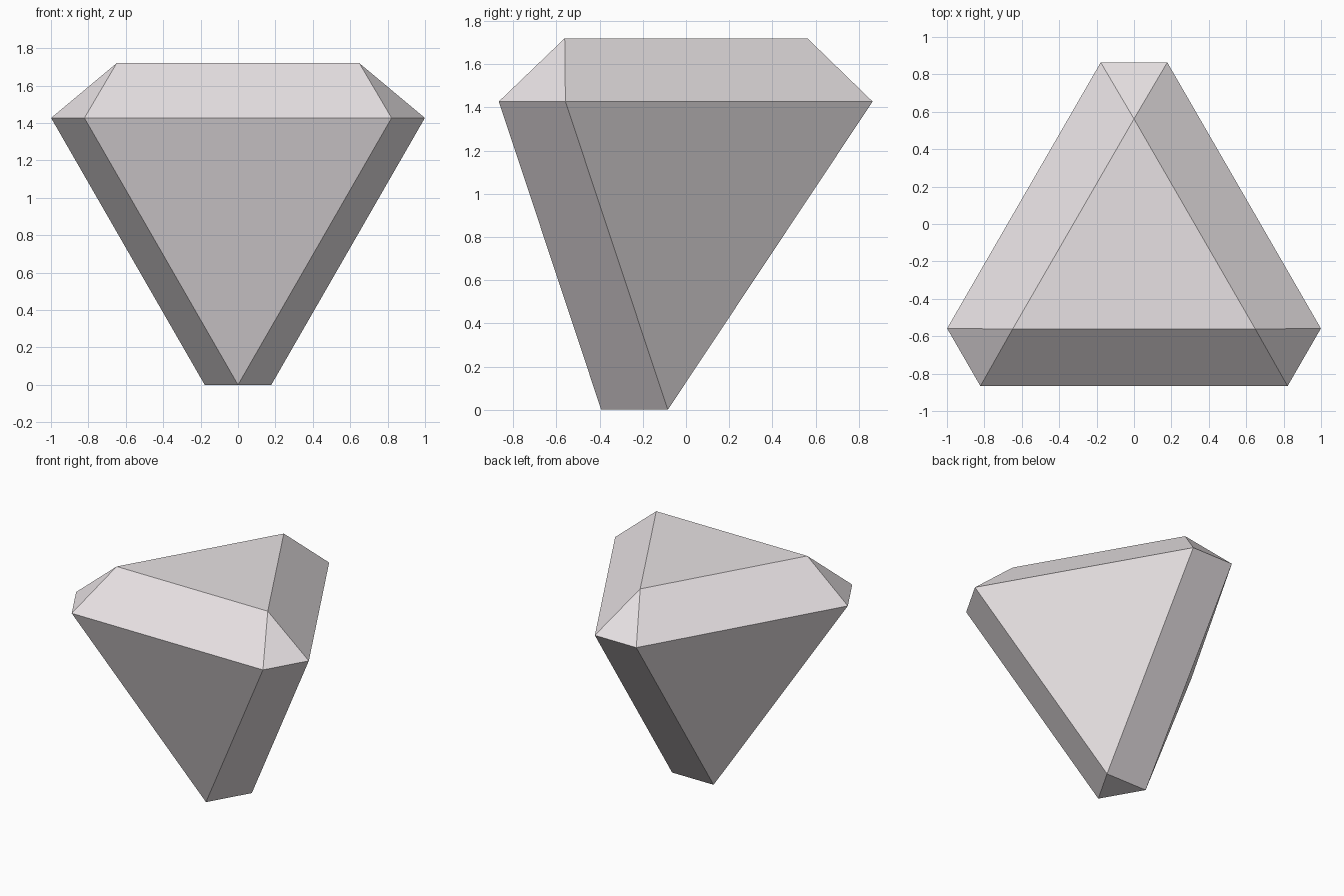
import bpy
import bmesh
import math
from mathutils import Matrix, Vector

if "Cube" in bpy.data.objects:
    bpy.data.objects.remove(bpy.data.objects["Cube"])

# Proportions of the bevelled, upside-down tetrahedron
AXIS_Y = -0.187       # y of the vertical threefold axis
TOP_Z, GIRDLE_Z = 1.72, 1.427
TOP_R = 0.749         # corner radius of the top triangle
EDGE_HALF = 0.178     # half width of the bevelled edges
GIRDLE_R = 1.051      # distance of the girdle corners from the axis
TIP_R = 0.2056        # corner radius of the small bottom triangle

# One third of the corners, repeated around the axis
corner_set = [
    Vector((0, TOP_R, TOP_Z)),
    Vector((-EDGE_HALF, GIRDLE_R, GIRDLE_Z)),
    Vector((EDGE_HALF, GIRDLE_R, GIRDLE_Z)),
    Vector((0, -TIP_R, 0)),
]
bm = bmesh.new()
for k in range(3):
    turn = Matrix.Rotation(math.radians(120 * k), 4, 'Z')
    for corner in corner_set:
        bm.verts.new(turn @ corner + Vector((0, AXIS_Y, 0)))

# Wrap the corners and merge coplanar triangles into flat facets
bmesh.ops.convex_hull(bm, input=bm.verts[:])
bmesh.ops.dissolve_limit(bm, angle_limit=math.radians(1),
                         verts=bm.verts[:], edges=bm.edges[:])
bmesh.ops.recalc_face_normals(bm, faces=bm.faces[:])

mesh = bpy.data.meshes.new("bevelled_tetrahedron")
bm.to_mesh(mesh)
bm.free()

# Single pale grey finish
grey = bpy.data.materials.new("pale warm grey")
grey.diffuse_color = (0.8, 0.755, 0.77, 1)
grey.use_nodes = True
grey.node_tree.nodes["Principled BSDF"].inputs["Base Color"].default_value = grey.diffuse_color
mesh.materials.append(grey)

gem = bpy.data.objects.new("bevelled_tetrahedron", mesh)
bpy.context.collection.objects.link(gem)
